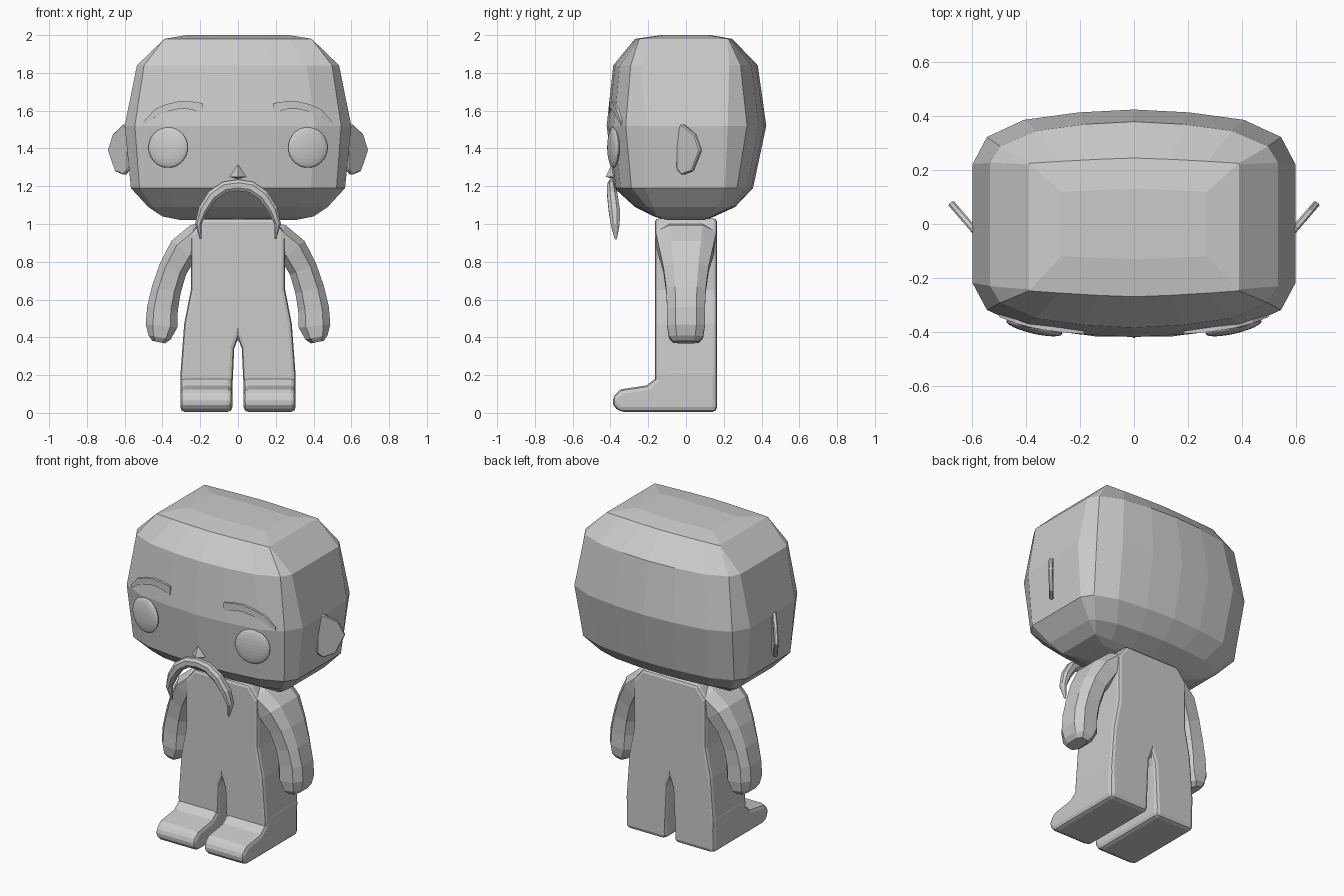
import bpy, bmesh, math
from mathutils import Vector

cube = bpy.data.objects.get("Cube")
if cube:
    bpy.data.objects.remove(cube, do_unlink=True)

grey = bpy.data.materials.new("plain_grey")
grey.use_nodes = True
COLOUR = (0.6, 0.6, 0.6, 1)
grey.diffuse_color = COLOUR
grey.node_tree.nodes["Principled BSDF"].inputs["Base Color"].default_value = COLOUR


def finish(name, bm):
    """Turn a bmesh into a flat-shaded object."""
    bmesh.ops.recalc_face_normals(bm, faces=bm.faces[:])
    mesh = bpy.data.meshes.new(name)
    bm.to_mesh(mesh)
    bm.free()
    mesh.materials.append(grey)
    obj = bpy.data.objects.new(name, mesh)
    bpy.context.collection.objects.link(obj)
    return obj


def loft(name, rings):
    """Skin closed rings of equal length and cap both ends."""
    bm = bmesh.new()
    loops = [[bm.verts.new(p) for p in ring] for ring in rings]
    n = len(loops[0])
    for a, b in zip(loops, loops[1:]):
        for i in range(n):
            j = (i + 1) % n
            bm.faces.new((a[i], a[j], b[j], b[i]))
    bm.faces.new(loops[0])
    bm.faces.new(loops[-1])
    bmesh.ops.remove_doubles(bm, verts=bm.verts[:], dist=0.0005)
    return finish(name, bm)


def bevel(obj, width, segments=2, angle=40):
    mod = obj.modifiers.new("soft_edges", "BEVEL")
    mod.width = width
    mod.segments = segments
    mod.limit_method = 'ANGLE'
    mod.angle_limit = math.radians(angle)


def mirror_name(side):
    return "left" if side > 0 else "right"


# Head: chamfered block, rings of z, half width, front depth, back depth
def head_ring(z, w, front, back, side_depth, corner, crown=0):
    quarter = [(1, 0), (1, side_depth), (corner, 0.76), (0.68, 0.91), (0.34, 0.975), (0, 1)]
    right = [(x * w, y * back) for x, y in quarter]
    back_half = right + [(-x, y) for x, y in right[-2::-1]]
    front_half = [(x * w, -y * front) for x, y in quarter]
    front_half = [(-x, y) for x, y in front_half[1:]] + front_half[-2:0:-1]
    return [(x, y, z + crown * (1 - abs(x) / w)) for x, y in back_half + front_half]


def top_ring(z, w, front, back):
    """Near-rectangular ring matched point for point to head_ring."""
    pts = [(1, 0), (1, .9), (1, .92), (.7, .95), (.35, .98), (0, 1)]
    pts = pts + [(-x, y) for x, y in pts[-2::-1]]
    rear = [(x * w, y * back, z) for x, y in pts]
    fore = [(x * w, -y * front, z) for x, y in pts[-2:0:-1]]
    return rear + fore


loft("head", [
    top_ring(1.02, 0.30, 0.10, 0.10),
    top_ring(1.04, 0.40, 0.17, 0.15),
    head_ring(1.09, 0.475, 0.27, 0.26, 0.65, 0.95),
    head_ring(1.19, 0.567, 0.38, 0.355, 0.58, 0.92),
    head_ring(1.52, 0.60, 0.42, 0.425, 0.52, 0.91),
    head_ring(1.84, 0.535, 0.385, 0.38, 0.60, 0.93),
    top_ring(1.98, 0.39, 0.27, 0.245),
    top_ring(2.00, 0.27, 0.13, 0.13),
])


# Torso and legs: one front outline given thickness, edges softened
def prism(name, outline, place, near, far):
    return loft(name, [[place(a, b, d) for a, b in outline] for d in (near, far)])


half = [(0.19, 1.03), (0.25, 0.95), (0.25, 0.65), (0.285, 0.47), (0.305, 0.2),
        (0.295, 0.02), (0.035, 0.02), (0.02, 0.34), (0, 0.395)]
outline = half + [(-x, z) for x, z in half[-2::-1]]
body = prism("torso_and_legs", outline, lambda x, z, y: (x, y, z), -0.165, 0.165)
bevel(body, 0.035)

# Feet: side outline extruded across each leg
foot_side = [(0.165, 0.005), (-0.35, 0.005), (-0.39, 0.04), (-0.385, 0.09), (-0.345, 0.125),
             (-0.21, 0.145), (-0.165, 0.18), (-0.11, 0.24), (0.165, 0.24)]
for s in (1, -1):
    foot = prism(mirror_name(s) + "_foot", foot_side,
                 lambda y, z, x: (x, y, z), s * 0.03, s * 0.305)
    bevel(foot, 0.035)


# Arms: chamfered rectangular section swept down a curved path
def sweep(name, path, side, chamfer):
    """path rows: centre point, half thickness across the bend, half depth in y."""
    rings = []
    for i, (x, y, z, t, d) in enumerate(path):
        a = path[max(i - 1, 0)]
        b = path[min(i + 1, len(path) - 1)]
        along = Vector((b[0] - a[0], 0, b[2] - a[2])).normalized()
        across = Vector((-along.z, 0, along.x))
        c = chamfer
        ring = []
        for u, v in ((1, c), (c, 1), (-c, 1), (-1, c), (-1, -c), (-c, -1), (c, -1), (1, -c)):
            p = Vector((x, y, z)) + across * u * t + Vector((0, v * d, 0))
            ring.append((p.x * side, p.y, p.z))
        rings.append(ring)
    return loft(name, rings)


arm = [(0.13, 0, 0.925, 0.09, 0.155), (0.22, 0, 0.915, 0.085, 0.16), (0.29, 0, 0.86, 0.08, 0.145),
       (0.345, 0, 0.76, 0.075, 0.12), (0.38, 0, 0.65, 0.078, 0.105), (0.40, 0, 0.55, 0.082, 0.1),
       (0.405, 0, 0.46, 0.084, 0.1), (0.415, 0, 0.40, 0.06, 0.09), (0.42, 0, 0.375, 0.035, 0.07)]
for s in (1, -1):
    sweep(mirror_name(s) + "_arm", arm, s, 0.55)

# Moustache: drooping tapered strand, mirrored through the middle
strand = [(0, -0.395, 1.205, 0.03, 0.02), (0.07, -0.395, 1.195, 0.03, 0.022),
          (0.135, -0.39, 1.15, 0.03, 0.027), (0.185, -0.38, 1.075, 0.026, 0.03),
          (0.21, -0.375, 1.0, 0.017, 0.024), (0.197, -0.372, 0.92, 0.005, 0.006)]
whole = [(-x, y, z, t, d) for x, y, z, t, d in strand[:0:-1]] + strand
sweep("moustache", whole, 1, 0.45)

# Nose: small wedge
bm = bmesh.new()
ridge = [bm.verts.new(p) for p in ((0, -0.39, 1.325), (-0.055, -0.375, 1.25),
                                   (0, -0.375, 1.235), (0.055, -0.375, 1.25))]
tip = bm.verts.new((0, -0.425, 1.25))
for i in range(4):
    bm.faces.new((ridge[i], ridge[(i + 1) % 4], tip))
bm.faces.new(ridge)
finish("nose", bm)

# Eyes: flattened spheres turned to follow the face
for s in (1, -1):
    bm = bmesh.new()
    bmesh.ops.create_uvsphere(bm, u_segments=24, v_segments=16, radius=0.107)
    eye = finish(mirror_name(s) + "_eye", bm)
    eye.scale = (1, 0.22, 1)
    eye.rotation_euler = (0, 0, s * math.radians(13))
    eye.location = (s * 0.37, -0.384, 1.405)

# Eyebrows: curved strips, columns of x, y, lower z, upper z
brow = [(0.185, -0.408, 1.587, 0.052), (0.25, -0.404, 1.607, 0.042), (0.31, -0.397, 1.61, 0.04),
        (0.38, -0.385, 1.594, 0.04), (0.44, -0.369, 1.565, 0.042), (0.50, -0.345, 1.522, 0.02)]
for s in (1, -1):
    loft(mirror_name(s) + "_eyebrow",
         [[(s * x, y, z), (s * x, y, z + h), (s * x, y + 0.03, z + h), (s * x, y + 0.03, z)]
          for x, y, z, h in brow])

# Ears: thin swept-back plates
ear_outline = [(-0.15, 1.29), (0.1, 1.26), (0.6, 1.28), (1, 1.39),
               (0.72, 1.475), (0.1, 1.53), (-0.15, 1.50)]
for s in (1, -1):
    ear = prism(mirror_name(s) + "_ear", ear_outline,
                lambda u, z, d: (s * (0.59 + 0.095 * u + d), -0.03 + 0.11 * u - d * 0.8, z),
                -0.012, 0.008)
    bevel(ear, 0.006, 1)
